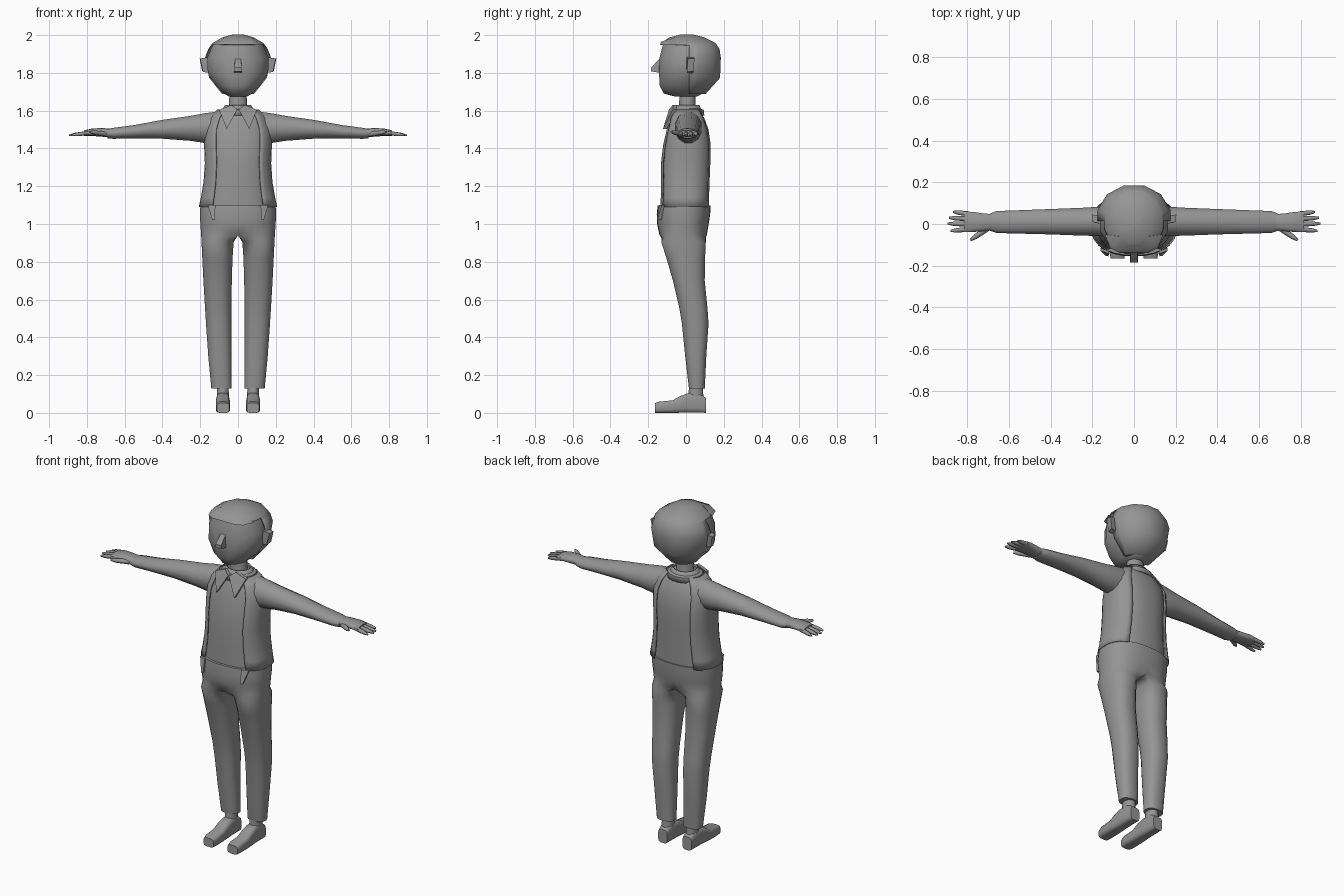
import bpy, bmesh, math
from mathutils import Vector

grey = bpy.data.materials.new("plain grey")
grey.diffuse_color = (0.3, 0.3, 0.3, 1)


def finish(bm, name, mirror=False, angle=40, thick=0):
    bmesh.ops.recalc_face_normals(bm, faces=bm.faces)
    me = bpy.data.meshes.new(name)
    bm.to_mesh(me)
    bm.free()
    ob = bpy.data.objects.new(name, me)
    bpy.context.collection.objects.link(ob)
    me.materials.append(grey)
    bpy.ops.object.select_all(action='DESELECT')
    ob.select_set(True)
    bpy.context.view_layer.objects.active = ob
    bpy.ops.object.shade_smooth_by_angle(angle=math.radians(angle))
    if thick:
        m = ob.modifiers.new("Thickness", 'SOLIDIFY')
        m.thickness, m.offset = thick, 0
    if mirror:
        ob.modifiers.new("Mirror", 'MIRROR')
    return ob


def loft(rings, axis=2, n=12, power=1.0, arc=None, caps=True):
    """Rings are (position on axis, min u, max u, min v, max v).
    A min u of None makes a half ring, flat on the mirror plane."""
    bm = bmesh.new()
    if arc:
        angles = [math.radians(arc[0] + (arc[1] - arc[0]) * i / (n - 1)) for i in range(n)]
    else:
        angles = [2 * math.pi * (i + 0.5) / n - math.pi for i in range(n)]
    loops = []
    for p, u0, u1, v0, v1 in rings:
        loop = []
        for a in angles:
            lo, k = u0, 1.0
            if u0 is None:
                lo, limit = -u1, math.pi - math.pi * 5 / n
                if abs(a) <= limit + .001:
                    a *= math.pi / 2 / limit
                else:
                    k = (math.pi - abs(a)) / (math.pi - limit)
                    a = math.copysign(math.pi / 2, a)
            c, s = math.cos(a), math.sin(a) * k
            u = (lo + u1) / 2 + (u1 - lo) / 2 * math.copysign(abs(c) ** power, c)
            v = (v0 + v1) / 2 + (v1 - v0) / 2 * math.copysign(abs(s) ** power, s)
            co = [0 if abs(u) < 1e-4 else u, v]
            co.insert(axis, p)
            loop.append(bm.verts.new(co))
        loops.append(loop)
    for a, b in zip(loops, loops[1:]):
        for i in range(n - 1 if arc else n):
            j = (i + 1) % n
            bm.faces.new((a[i], a[j], b[j], b[i]))
    if caps and not arc:
        bm.faces.new(loops[0])
        bm.faces.new(loops[-1])
    return bm


def hull(points):
    bm = bmesh.new()
    for p in points:
        bm.verts.new(p)
    bmesh.ops.convex_hull(bm, input=bm.verts)
    return bm


# Head with a tapering jaw
finish(loft([(1.675, -.05, .05, -.06, .06), (1.69, -.075, .075, -.12, .09),
             (1.73, -.118, .118, -.143, .12), (1.80, -.165, .165, -.148, .15),
             (1.88, -.168, .168, -.145, .16), (1.955, -.135, .135, -.125, .14)],
            n=12, power=.95), "head", angle=60)

# Hair: cap cut away below the brim in front of the ears
hair = loft([(1.69, -.085, .085, -.10, .105), (1.775, -.155, .155, -.15, .183),
             (1.88, -.178, .178, -.148, .187), (1.925, -.160, .160, -.142, .18),
             (1.955, -.138, .138, -.135, .16), (1.985, -.085, .085, -.09, .10),
             (2.0, -.03, .03, -.03, .04)], n=12, power=.95)
for point, normal in (((0, .015, 0), (0, 1, 0)), ((0, 0, 1.948), (0, 0, 1))):
    bmesh.ops.bisect_plane(hair, geom=hair.verts[:] + hair.edges[:] + hair.faces[:],
                           plane_co=point, plane_no=normal)
gone = [f for f in hair.faces if f.calc_center_median().y < .015
        and f.calc_center_median().z < 1.948]
bmesh.ops.delete(hair, geom=gone, context='FACES')
finish(hair, "hair", angle=60, thick=.006)
# Fringe along the brim
finish(hull([(x * s, y, z) for s in (-1, 1) for x, y, z in
             ((.115, -.115, 1.948), (.14, -.05, 1.948), (.10, -.105, 1.965),
              (.07, -.06, 1.988), (.07, -.138, 1.95), (.06, -.132, 1.965))]), "fringe")

# Nose and ears
finish(hull([(x * s, y, z) for s in (-1, 1) for x, y, z in
             ((.016, -.14, 1.875), (.02, -.135, 1.80), (.02, -.185, 1.808),
              (.018, -.185, 1.828))]), "nose", angle=30)
finish(hull([(.15, .005, 1.80), (.15, .035, 1.80), (.185, .005, 1.805), (.19, .04, 1.81),
             (.15, .0, 1.885), (.15, .04, 1.885), (.20, .01, 1.875), (.203, .045, 1.875)]),
       "ear", mirror=True, angle=30)

# Neck, shirt and collar
finish(loft([(1.57, -.06, .06, -.045, .06), (1.63, -.05, .05, -.038, .052),
             (1.72, -.045, .045, -.035, .05)]), "neck")
finish(loft([(1.07, -.185, .185, -.136, .122), (1.2, -.168, .168, -.134, .125),
             (1.32, -.162, .162, -.134, .13), (1.42, -.165, .165, -.122, .132),
             (1.50, -.165, .165, -.103, .120), (1.56, -.14, .14, -.086, .098),
             (1.60, -.10, .10, -.066, .075), (1.62, -.06, .06, -.045, .06)],
            n=20, power=.8), "shirt", angle=60)
finish(loft([(1.575, -.105, .105, -.082, .095), (1.602, -.097, .097, -.076, .092),
             (1.607, -.08, .08, -.062, .078), (1.628, -.066, .066, -.05, .068)],
            n=16, caps=False), "collar_band", angle=30, thick=.008)
finish(hull([(x, y + d, z) for d in (0, .02) for x, y, z in
             ((.003, -.09, 1.607), (.035, -.07, 1.630), (.10, -.07, 1.605), (.06, -.122, 1.503))]),
       "collar_flap", mirror=True, angle=20)

# Waistcoat side panels, flared sideways at the hem
finish(loft([(1.09, -.205, .205, -.143, .132), (1.14, -.194, .194, -.141, .132),
             (1.22, -.180, .180, -.140, .134), (1.32, -.173, .173, -.140, .138),
             (1.42, -.177, .177, -.129, .139), (1.50, -.175, .175, -.110, .127),
             (1.56, -.150, .150, -.093, .105), (1.605, -.108, .108, -.071, .08)],
            n=12, power=.8, arc=(-54, 56)), "waistcoat_panel", mirror=True, angle=60, thick=.006)
# Pointed front corner of the waistcoat
finish(hull([(.12, -.142, 1.10), (.16, -.128, 1.10), (.122, -.155, 1.02), (.136, -.153, 1.02),
             (.12, -.13, 1.10), (.16, -.115, 1.10), (.13, -.13, 1.02)]),
       "waistcoat_tip", mirror=True)

# Trousers: one leg running up into half of the hips
trousers = loft([(.13, .033, .142, .015, .10), (.30, .034, .158, -.005, .108),
                 (.47, .035, .170, -.022, .12), (.55, .034, .175, -.035, .115),
                 (.70, .032, .184, -.07, .10), (.82, .028, .190, -.105, .102),
                 (.905, .022, .194, -.132, .106), (.94, None, .196, -.140, .110),
                 (1.0, None, .200, -.153, .120), (1.05, None, .203, -.155, .128),
                 (1.098, None, .200, -.150, .13)], n=20, power=.85)
inner = [f for f in trousers.faces if all(v.co.x == 0 for v in f.verts)]
bmesh.ops.delete(trousers, geom=inner, context='FACES')
finish(trousers, "trousers", mirror=True, angle=70)

# Ankles and shoes
finish(loft([(.05, .045, .113, .01, .095), (.16, .05, .113, .015, .09)]), "ankle", mirror=True)
finish(loft([(-.165, .046, .112, 0, .052), (-.14, .041, .118, 0, .06), (-.07, .042, .118, 0, .067),
             (-.03, .043, .117, 0, .09), (.01, .045, .115, 0, .105), (.07, .046, .114, 0, .105),
             (.105, .05, .11, 0, .08)], axis=1, n=12, power=.5), "shoe", mirror=True, angle=45)

# Arms, running outward from the shoulders
finish(loft([(.09, -.06, .085, 1.44, 1.60), (.17, -.06, .085, 1.425, 1.59),
             (.25, -.058, .08, 1.438, 1.575), (.40, -.052, .074, 1.450, 1.553),
             (.55, -.048, .068, 1.452, 1.525), (.66, -.045, .064, 1.450, 1.510),
             (.69, -.034, .052, 1.453, 1.505)], axis=0, n=12), "arm", mirror=True, angle=60)

# Hands: palm, four fingers and a thumb
finish(loft([(.66, -.028, .048, 1.458, 1.504), (.72, -.036, .052, 1.462, 1.508),
             (.77, -.04, .06, 1.466, 1.506), (.815, -.04, .062, 1.466, 1.496)],
            axis=0, n=10, power=.8), "palm", mirror=True, angle=60)


def digit(name, start, end, r):
    a, b = Vector(start), Vector(end)
    d = (b - a).normalized()
    side = Vector((-d.y, d.x, 0)).normalized()
    up = d.cross(side)
    pts = [a + (b - a) * t + side * (r * k * math.cos(q * math.pi / 3))
           + up * (r * k * math.sin(q * math.pi / 3))
           for t, k in ((0, 1), (.7, .85), (1, .4)) for q in range(6)]
    finish(hull(pts), name, mirror=True, angle=60)


for name, y0, x1, y1 in (("little_finger", .048, .868, .058), ("ring_finger", .024, .888, .03),
                         ("middle_finger", -.001, .894, .002), ("index_finger", -.025, .880, -.033)):
    digit(name, (.79, y0, 1.483), (x1, y1, 1.470), .0125)
digit("thumb", (.70, -.018, 1.476), (.785, -.078, 1.488), .0145)
